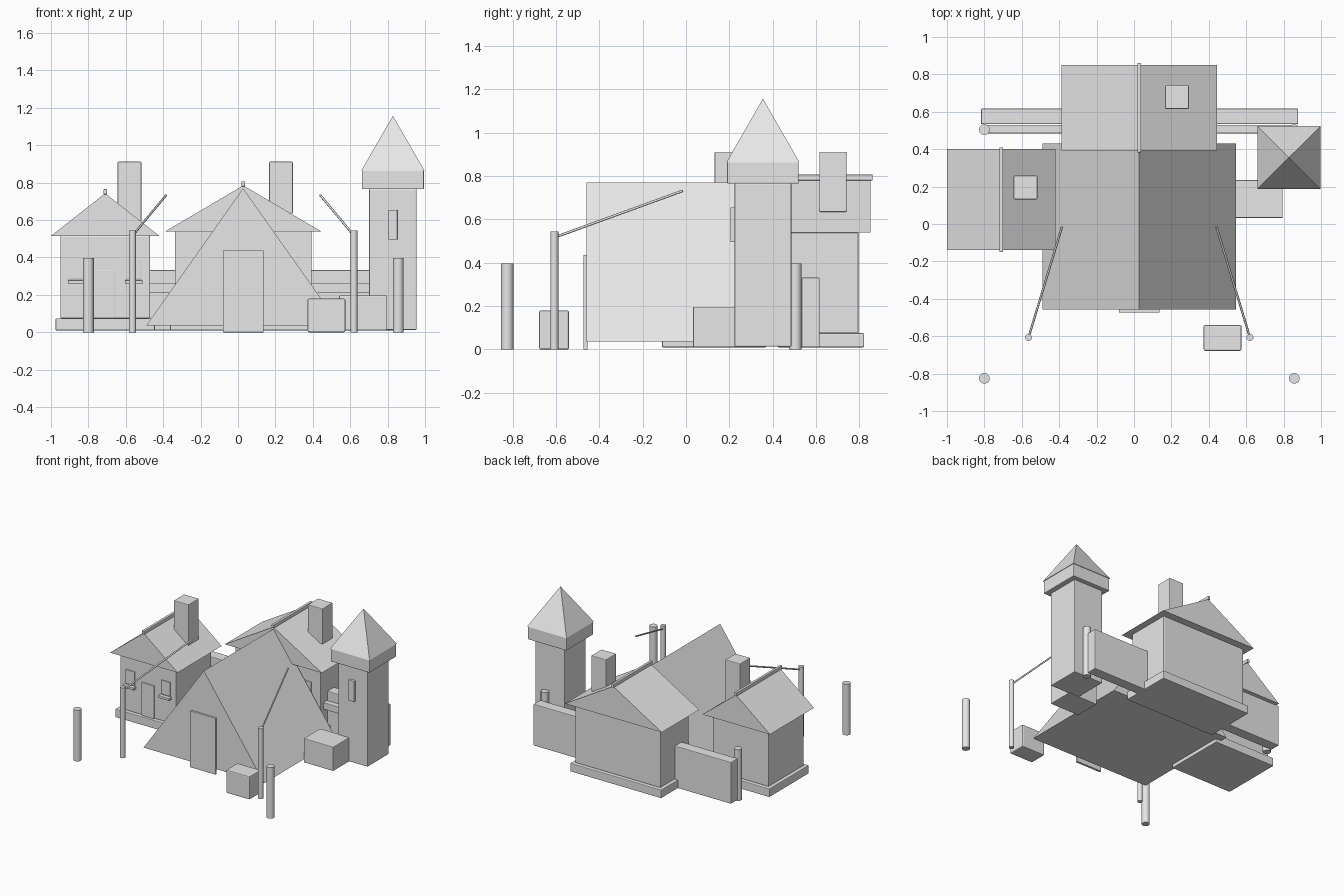
import bpy, bmesh
from mathutils import Vector

if "Cube" in bpy.data.objects:
    bpy.data.objects.remove(bpy.data.objects["Cube"], do_unlink=True)

clay = bpy.data.materials.new("light grey")
clay.use_nodes = True
clay.diffuse_color = (0.8, 0.8, 0.8, 1)
clay.node_tree.nodes["Principled BSDF"].inputs["Base Color"].default_value = (0.8, 0.8, 0.8, 1)


def finish(name, bm, bevel=0):
    """Turn a bmesh into a named object, with an optional small edge bevel."""
    bmesh.ops.recalc_face_normals(bm, faces=bm.faces)
    mesh = bpy.data.meshes.new(name)
    bm.to_mesh(mesh)
    bm.free()
    mesh.materials.append(clay)
    obj = bpy.data.objects.new(name, mesh)
    bpy.context.collection.objects.link(obj)
    if bevel:
        mod = obj.modifiers.new("edge", "BEVEL")
        mod.width = bevel
        mod.segments = 2
    return obj


def box(name, x, y, z, bevel=0.005):
    """Box from (min, max) ranges."""
    bm = bmesh.new()
    bmesh.ops.create_cube(bm, size=1)
    for v in bm.verts:
        for i, r in enumerate((x, y, z)):
            v.co[i] = r[0] if v.co[i] < 0 else r[1]
    return finish(name, bm, bevel)


def gable(name, x, y, z):
    """Solid triangular prism with its ridge along y."""
    bm = bmesh.new()
    profile = [(x[0], z[0]), (x[1], z[0]), (sum(x) / 2, z[1])]
    face = bm.faces.new([bm.verts.new((px, y[0], pz)) for px, pz in profile])
    new = bmesh.ops.extrude_face_region(bm, geom=[face])["geom"]
    moved = [g for g in new if isinstance(g, bmesh.types.BMVert)]
    bmesh.ops.translate(bm, verts=moved, vec=(0, y[1] - y[0], 0))
    return finish(name, bm)


def rod(name, a, b, radius, sides=12):
    """Round bar between two points."""
    a, b = Vector(a), Vector(b)
    bm = bmesh.new()
    bmesh.ops.create_cone(bm, cap_ends=True, segments=sides, radius1=radius,
                          radius2=radius, depth=(b - a).length)
    obj = finish(name, bm)
    obj.location = (a + b) / 2
    obj.rotation_mode = "QUATERNION"
    obj.rotation_quaternion = (b - a).to_track_quat("Z", "Y")
    for p in obj.data.polygons:
        p.use_smooth = len(p.vertices) == 4
    obj.data.set_sharp_from_angle(angle=0.8)
    return obj


def around(c, half):
    return (c - half, c + half)


def house(name, cx, cy, hx, hy, eave, peak, chimney, window, door):
    """Cottage: plinth, walls, gable roof, ridge beam, chimney, door, windows."""
    front = cy - hy
    box(name + "_plinth", around(cx, hx + 0.025), around(cy, hy + 0.026), (0.01, 0.075))
    box(name + "_walls", around(cx, hx), around(cy, hy), (0.075, eave))
    gable(name + "_roof", around(cx, hx + 0.05), around(cy, hy + 0.055), (eave, peak))
    box(name + "_ridge_beam", around(cx, 0.01), around(cy, hy + 0.065),
        (peak - 0.005, peak + 0.022), 0.003)
    box(name + "_chimney", around(chimney[0], 0.063), around(chimney[1], 0.063),
        (peak - 0.15, 0.912))
    box(name + "_door", around(cx, door[0]), (front - 0.008, front + 0.01),
        (0.075, door[1]), 0.002)
    offset, half, low, high = window
    for side, label in ((-1, "right"), (1, "left")):
        x = cx + side * offset
        box(f"{name}_{label}_window", around(x, half), (front - 0.008, front + 0.01),
            (low, high), 0.002)
        box(f"{name}_{label}_sill", around(x, half + 0.008), (front - 0.028, front + 0.01),
            (low - 0.025, low - 0.006), 0.003)


# Two cottages
house("small_house", -0.71, 0.13, 0.24, 0.215, 0.515, 0.743, (-0.58, 0.195),
      (0.152, 0.039, 0.285, 0.393), (0.053, 0.33))
house("main_house", 0.028, 0.622, 0.366, 0.174, 0.54, 0.785, (0.23, 0.678),
      (0.232, 0.058, 0.295, 0.416), (0.08, 0.36))

# Large tent and its door flap
gable("tent", (-0.49, 0.545), (-0.458, 0.43), (0.037, 0.77))
box("tent_door", (-0.08, 0.137), (-0.473, -0.455), (0, 0.437), 0.002)

# Guy poles and ropes
for side, label in ((-1, "right"), (1, "left")):
    x = 0.028 + side * 0.592
    rod(f"{label}_tent_pole", (x, -0.607, 0), (x, -0.607, 0.545), 0.019)
    rod(f"{label}_rope", (x, -0.607, 0.517), (0.028 + side * 0.413, -0.015, 0.732), 0.006, 8)

# Watch tower
tx, ty = 0.828, 0.355
box("tower_shaft", around(tx, 0.127), around(ty, 0.131), (0.013, 0.767))
box("tower_cap", around(tx, 0.166), around(ty, 0.165), (0.765, 0.867))
box("tower_window", around(tx, 0.024), (0.205, 0.235), (0.495, 0.655), 0.003)
bm = bmesh.new()
base = [bm.verts.new((tx + sx * 0.169, ty + sy * 0.168, 0.865))
        for sx, sy in ((-1, -1), (1, -1), (1, 1), (-1, 1))]
apex = bm.verts.new((tx, ty, 1.157))
bm.faces.new(base)
for i in range(4):
    bm.faces.new((base[i], base[(i + 1) % 4], apex))
finish("tower_roof", bm)

# Crates
box("large_crate", (0.54, 0.795), (0.032, 0.235), (0.01, 0.197))
box("small_crate", (0.372, 0.574), (-0.678, -0.54), (0, 0.18), 0.008)

# Back wall with rail and corner posts
box("back_wall", (-0.818, 0.877), (0.534, 0.617), (0.01, 0.332))
box("back_rail", (-0.8, 0.857), (0.485, 0.53), (0.21, 0.262), 0.003)
for y, row in ((-0.825, "front"), (0.505, "back")):
    for x, label in ((-0.8, "right"), (0.857, "left")):
        rod(f"{row}_{label}_post", (x, y, 0), (x, y, 0.396), 0.029)
